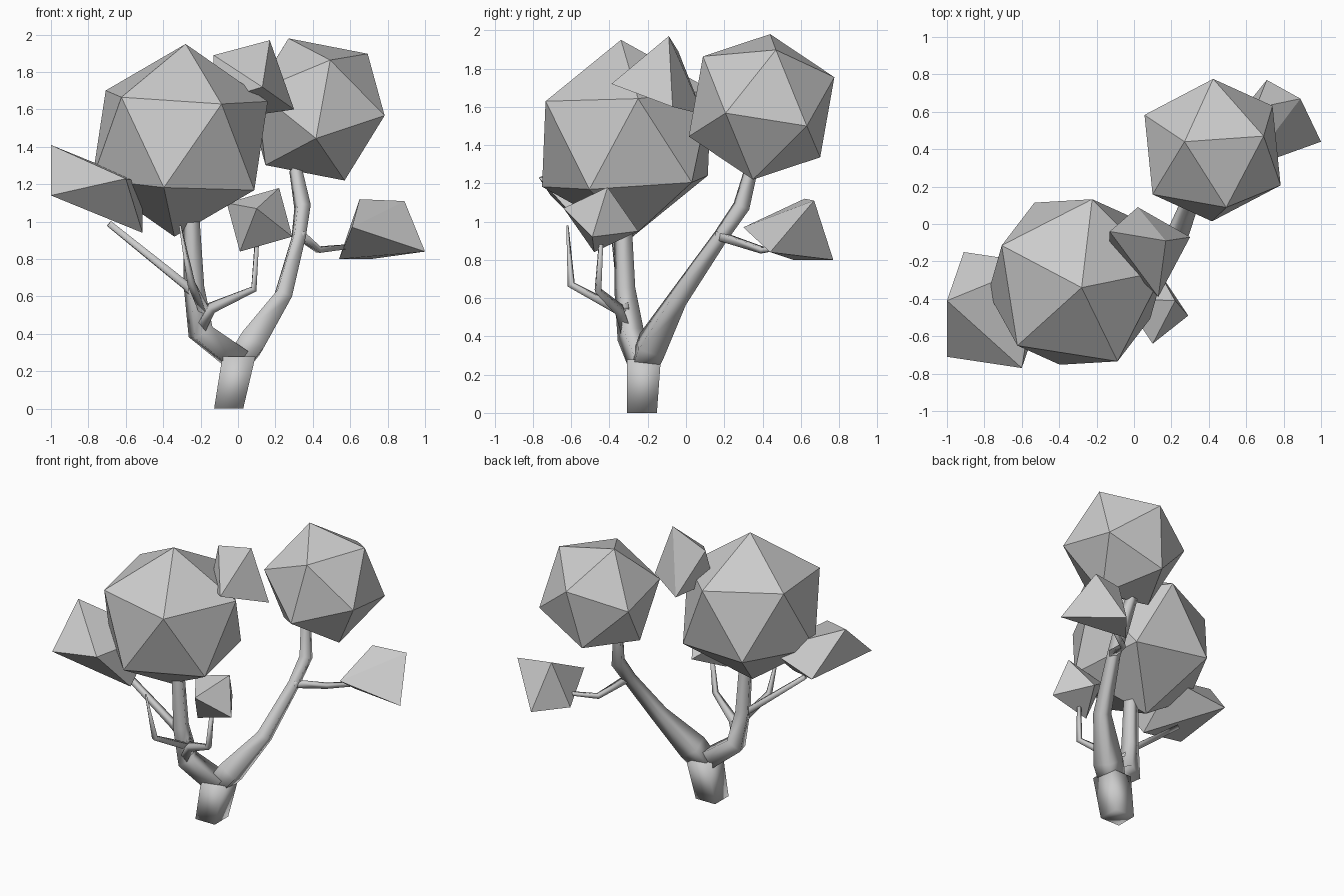
import bpy, bmesh, math
from mathutils import Vector, Matrix

if "Cube" in bpy.data.objects:
    bpy.data.objects.remove(bpy.data.objects["Cube"])


def finish(name, bm, smooth=False):
    bmesh.ops.recalc_face_normals(bm, faces=bm.faces)
    me = bpy.data.meshes.new(name)
    bm.to_mesh(me)
    bm.free()
    for p in me.polygons:
        p.use_smooth = smooth
    ob = bpy.data.objects.new(name, me)
    bpy.context.collection.objects.link(ob)
    return ob


def crown(name, center, top, side):
    """Icosahedron with one corner along 'top' and a ring corner towards 'side'."""
    z = Vector(top)
    r = z.length
    z.normalize()
    x = Vector(side)
    x = (x - z * x.dot(z)).normalized()
    rot = Matrix((x, z.cross(x), z)).transposed().to_4x4()
    bm = bmesh.new()
    bmesh.ops.create_icosphere(bm, subdivisions=1, radius=r,
                               matrix=Matrix.Translation(center) @ rot)
    finish(name, bm)


def hull(name, points):
    bm = bmesh.new()
    for p in points:
        bm.verts.new(p)
    bmesh.ops.convex_hull(bm, input=bm.verts)
    finish(name, bm)


def octa(name, center, axes):
    c = Vector(center)
    hull(name, [c + s * Vector(a) for a in axes for s in (1, -1)])


def limb(name, path):
    """Four-sided tapered branch through (x, y, z, radius) points."""
    bm = bmesh.new()
    pts = [Vector(p[:3]) for p in path]
    u = Vector((0.7, 0.7, 0))
    rings = []
    for i, p in enumerate(pts):
        t = Vector()
        if i:
            t += (p - pts[i - 1]).normalized()
        if i < len(pts) - 1:
            t += (pts[i + 1] - p).normalized()
        if len(pts) == 2:
            t = Vector((0, 0, 1))
        t.normalize()
        u = (u - t * u.dot(t)).normalized()
        v = t.cross(u)
        rings.append([bm.verts.new(p + path[i][3] * (u * math.cos(a) + v * math.sin(a)))
                      for a in (k * math.pi / 2 for k in range(4))])
    for a, b in zip(rings, rings[1:]):
        for k in range(4):
            bm.faces.new((a[k], a[(k + 1) % 4], b[(k + 1) % 4], b[k]))
    bm.faces.new(rings[0])
    bm.faces.new(rings[-1])
    finish(name, bm, True)


# Large foliage clumps
crown("big_crown", (-0.31, -0.31, 1.435), (0.03, -0.03, 0.515), (0.22, -0.42, 0.195))
crown("right_crown", (0.42, 0.395, 1.60), (-0.15, 0.045, 0.38), (0.27, 0.075, 0.30))

# Small foliage clumps
octa("front_leaf", (0.115, -0.445, 1.01),
     [(-0.015, -0.195, 0.06), (0.105, 0.035, 0.17), (0.175, -0.045, -0.09)])
octa("left_leaf", (-0.755, -0.46, 1.175),
     [(-0.245, 0.05, 0.235), (-0.245, -0.25, -0.035), (0.155, -0.31, 0.055)])
hull("right_leaf", [(1.0, 0.44, 0.84), (0.89, 0.67, 1.11), (0.61, 0.30, 0.97),
                    (0.65, 0.62, 1.12), (0.71, 0.77, 0.80), (0.54, 0.56, 0.80)])
hull("top_leaf", [(-0.13, -0.04, 1.89), (0.17, -0.09, 1.97), (0.30, -0.07, 1.60),
                  (0.13, -0.39, 1.72), (0.02, 0.09, 1.56), (-0.13, -0.13, 1.64)])

# Trunk and main limbs
limb("trunk", [(-0.05, -0.23, 0, 0.11), (0.005, -0.22, 0.28, 0.125)])
limb("right_limb", [(0.0, -0.22, 0.25, 0.09), (0.07, -0.18, 0.35, 0.10),
                    (0.24, -0.04, 0.60, 0.06), (0.325, 0.18, 0.92, 0.045),
                    (0.345, 0.29, 1.08, 0.05), (0.31, 0.34, 1.27, 0.04),
                    (0.34, 0.37, 1.40, 0.03)])
limb("left_limb", [(0.0, -0.22, 0.26, 0.09), (-0.20, -0.29, 0.41, 0.08),
                   (-0.235, -0.32, 0.65, 0.06), (-0.25, -0.33, 1.0, 0.05),
                   (-0.27, -0.33, 1.2, 0.04)])

# Twigs
limb("left_twig", [(-0.17, -0.32, 0.54, 0.03), (-0.28, -0.34, 0.66, 0.03),
                   (-0.69, -0.38, 0.99, 0.022)])
limb("front_twig", [(-0.21, -0.31, 0.41, 0.04), (-0.14, -0.35, 0.54, 0.035),
                    (0.085, -0.46, 0.64, 0.022), (0.10, -0.445, 0.88, 0.015)])
limb("bare_twig", [(-0.18, -0.32, 0.52, 0.03), (-0.25, -0.60, 0.67, 0.022),
                   (-0.31, -0.62, 0.98, 0.006)])
limb("right_twig", [(0.33, 0.16, 0.93, 0.03), (0.43, 0.40, 0.85, 0.022),
                    (0.62, 0.52, 0.87, 0.015)])
